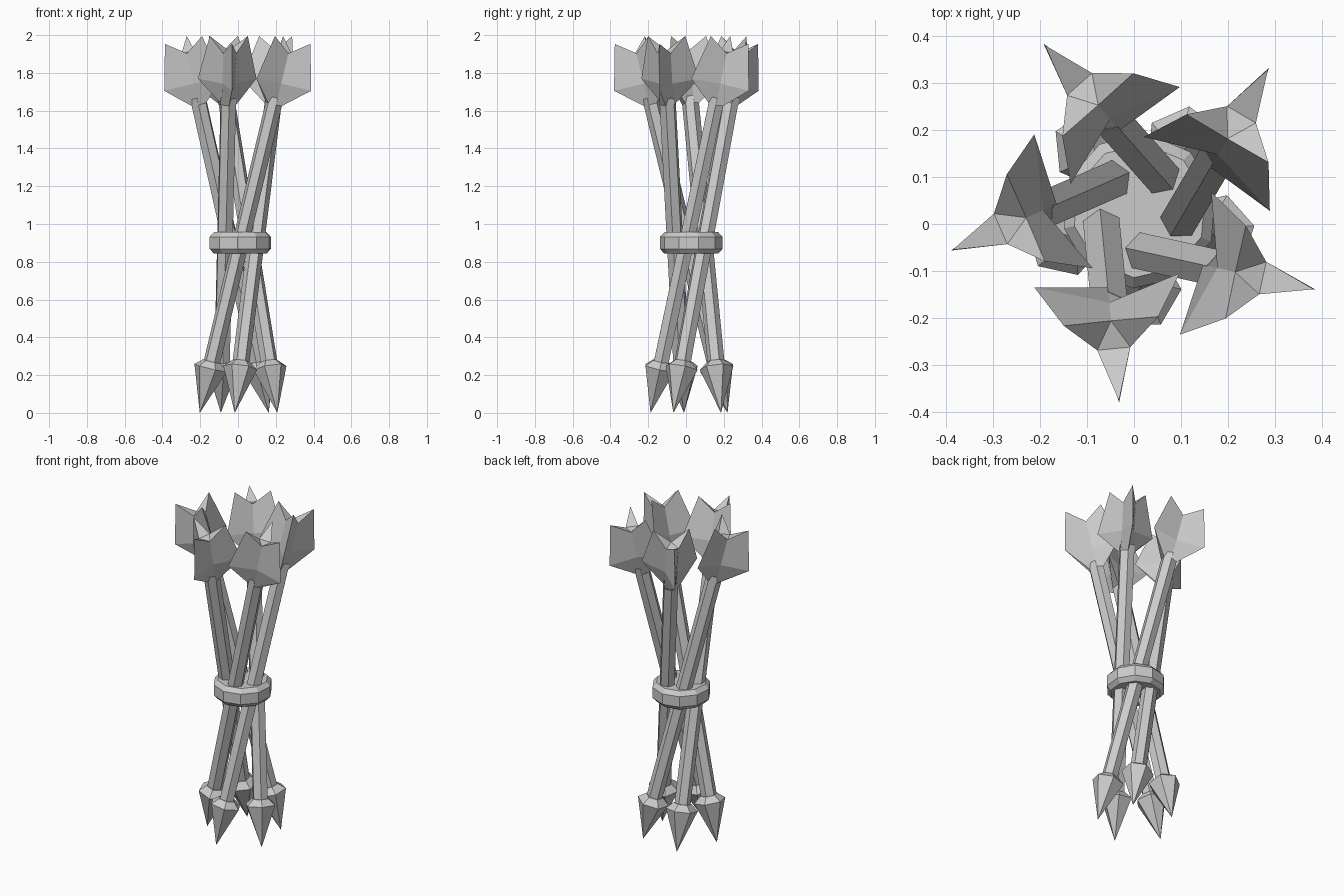
import bpy, bmesh, math
from mathutils import Vector, Matrix

if "Cube" in bpy.data.objects:
    bpy.data.objects.remove(bpy.data.objects["Cube"])

CENTRE = Vector((0.012, 0.028, 0))
TIP = Vector((-0.103, 0.192, 0.0))          # point of the front arrow
NOCK = Vector((-0.057, -0.275, 1.912))      # tail of the front arrow
AXIS = (NOCK - TIP).normalized()
OUT = Vector((AXIS.x, AXIS.y, 0))
OUT = (OUT - AXIS * OUT.dot(AXIS)).normalized()
SIDE = AXIS.cross(OUT)
FRAME = Matrix((OUT, SIDE, AXIS)).transposed().to_4x4()
FRAME.translation = TIP


def loft(name, rings, matrix, sides=6, star_top=False):
    """Join rings of (even radius, even height, odd radius, odd height)."""
    bm = bmesh.new()
    loops = []
    for even_r, even_h, odd_r, odd_h in rings:
        loop = []
        for i in range(sides):
            a = 2 * math.pi * i / sides
            r, h = (odd_r, odd_h) if i % 2 else (even_r, even_h)
            loop.append(bm.verts.new((r * math.cos(a), r * math.sin(a), h)))
        loops.append(loop)
    for low, high in zip(loops, loops[1:]):
        for i in range(sides):
            j = (i + 1) % sides
            bm.faces.new((low[i], low[j], high[j], high[i]))
    bm.faces.new(loops[0][::-1])
    top = loops[-1]
    if star_top:
        for i in range(0, sides, 2):
            bm.faces.new((top[i - 1], top[i], top[i + 1]))
        bm.faces.new(top[1::2])
    else:
        bm.faces.new(top)
    bmesh.ops.remove_doubles(bm, verts=bm.verts, dist=1e-5)
    bmesh.ops.recalc_face_normals(bm, faces=bm.faces)
    mesh = bpy.data.meshes.new(name)
    bm.to_mesh(mesh)
    bm.free()
    ob = bpy.data.objects.new(name, mesh)
    ob.matrix_world = matrix
    bpy.context.collection.objects.link(ob)
    return ob


def even(r, h):
    return (r, h, r, h)


# Five crossing arrows around the bundle axis
for k in range(5):
    m = Matrix.Translation(CENTRE) @ Matrix.Rotation(math.radians(72 * k), 4, 'Z') @ FRAME
    loft(f"arrow_head_{k}", [even(0.001, 0.003), even(0.09, 0.245), even(0.05, 0.28)], m)
    loft(f"arrow_shaft_{k}", [even(0.045, 0.26), even(0.045, 1.72)], m)
    # three swept vanes with a notched top
    loft(f"fletching_{k}", [
        even(0.045, 1.684),
        (0.18, 1.80, 0.041, 1.80),
        (0.117, 2.04, 0.041, 1.965),
    ], m, star_top=True)

# Binding band round the waist
band = Matrix.Translation(CENTRE) @ Matrix.Rotation(math.radians(265), 4, 'Z')
loft("binding_band", [even(0.143, 0.843), even(0.166, 0.868),
                      even(0.166, 0.932), even(0.143, 0.957)], band, sides=10)
